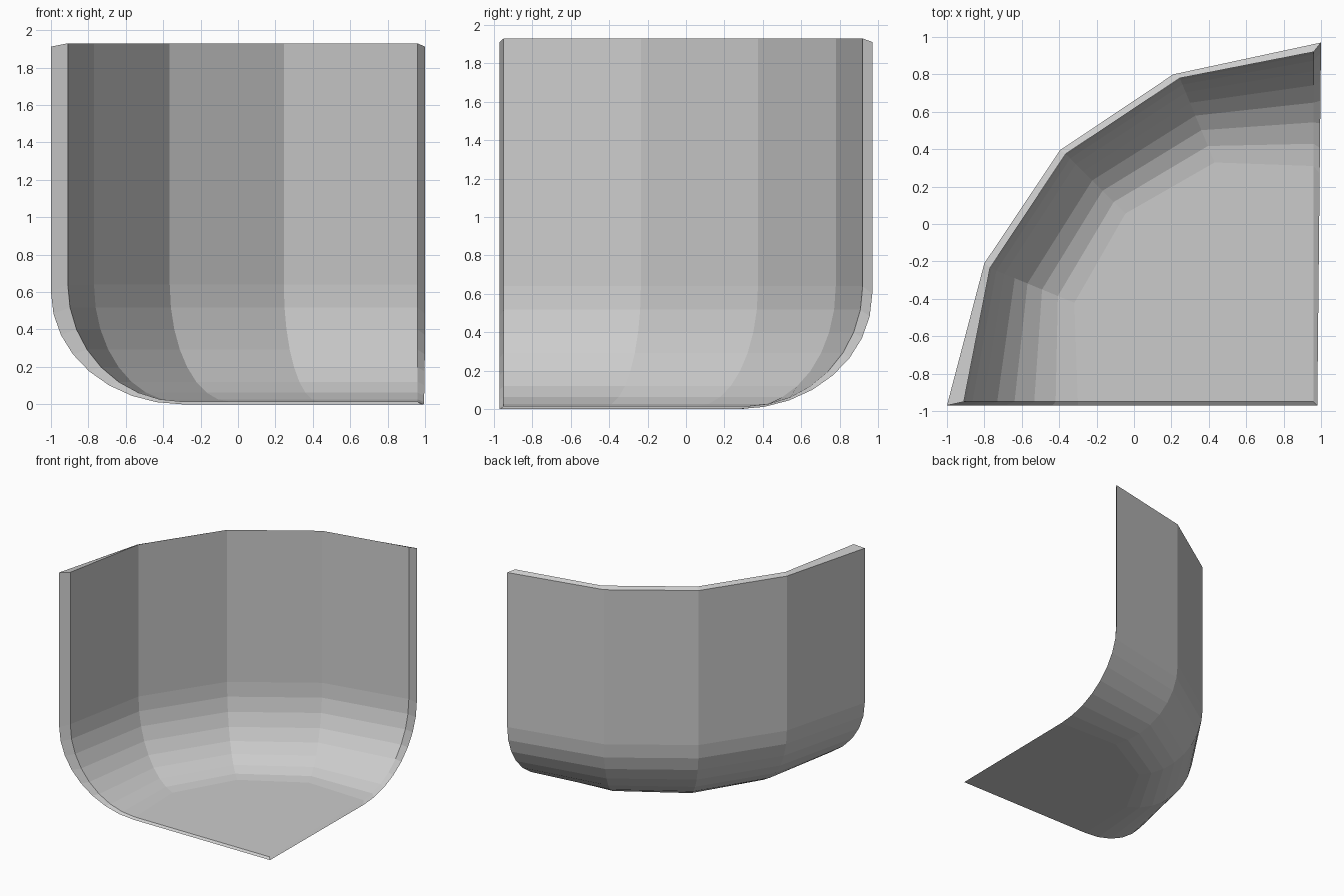
import bpy, bmesh, math

if "Cube" in bpy.data.objects:
    bpy.data.objects.remove(bpy.data.objects["Cube"])

# Plan outlines of the five wall corners, outer and inner skin
OUTER = [(-1, -.97), (-.80, -.21), (-.395, .395), (.21, .80), (1, .97)]
INNER = [(-.91, -.95), (-.77, -.235), (-.365, .375), (.245, .78), (.96, .92)]
SPREAD = [1, .80, .74, .80, 1]      # the curve into the floor is tighter mid-wall
STEPS = 8

bm = bmesh.new()


def skin(plan, centre, floor, bend, rim, span):
    """Wall strip that curves into a flat floor; returns vertex columns and corner."""
    columns = []
    for (x, y), s in zip(plan, SPREAD):
        dx, dy = centre[0] - x, centre[1] - y
        reach = math.hypot(dx, dy)
        col = [bm.verts.new((x, y, rim))]
        for k in range(STEPS + 1):
            a = math.pi / 2 * k / STEPS
            f = span * s * (1 - math.cos(a)) / reach
            z = floor + (bend - floor) * (1 - math.sin(a))
            col.append(bm.verts.new((x + dx * f, y + dy * f, z)))
        columns.append(col)
    corner = bm.verts.new((*centre, floor))
    for a, b in zip(columns, columns[1:]):
        for k in range(STEPS + 1):
            bm.faces.new((a[k], a[k + 1], b[k + 1], b[k]))
    bm.faces.new([c[-1] for c in columns] + [corner])
    return columns, corner


outer, oc = skin(OUTER, (.98, -.97), 0, .60, 1.912, .70)
inner, ic = skin(INNER, (.96, -.95), .015, .64, 1.93, .61)

# Rim and cut edges joining the two skins
def border(cols, corner):
    return [c[0] for c in cols] + cols[-1][1:] + [corner] + cols[0][:0:-1]

bo, bi = border(outer, oc), border(inner, ic)
for i in range(len(bo)):
    j = (i + 1) % len(bo)
    bm.faces.new((bo[i], bo[j], bi[j], bi[i]))

bmesh.ops.recalc_face_normals(bm, faces=bm.faces)
mesh = bpy.data.meshes.new("curved_corner_shell")
bm.to_mesh(mesh)
bm.free()
shell = bpy.data.objects.new("curved_corner_shell", mesh)
bpy.context.collection.objects.link(shell)
